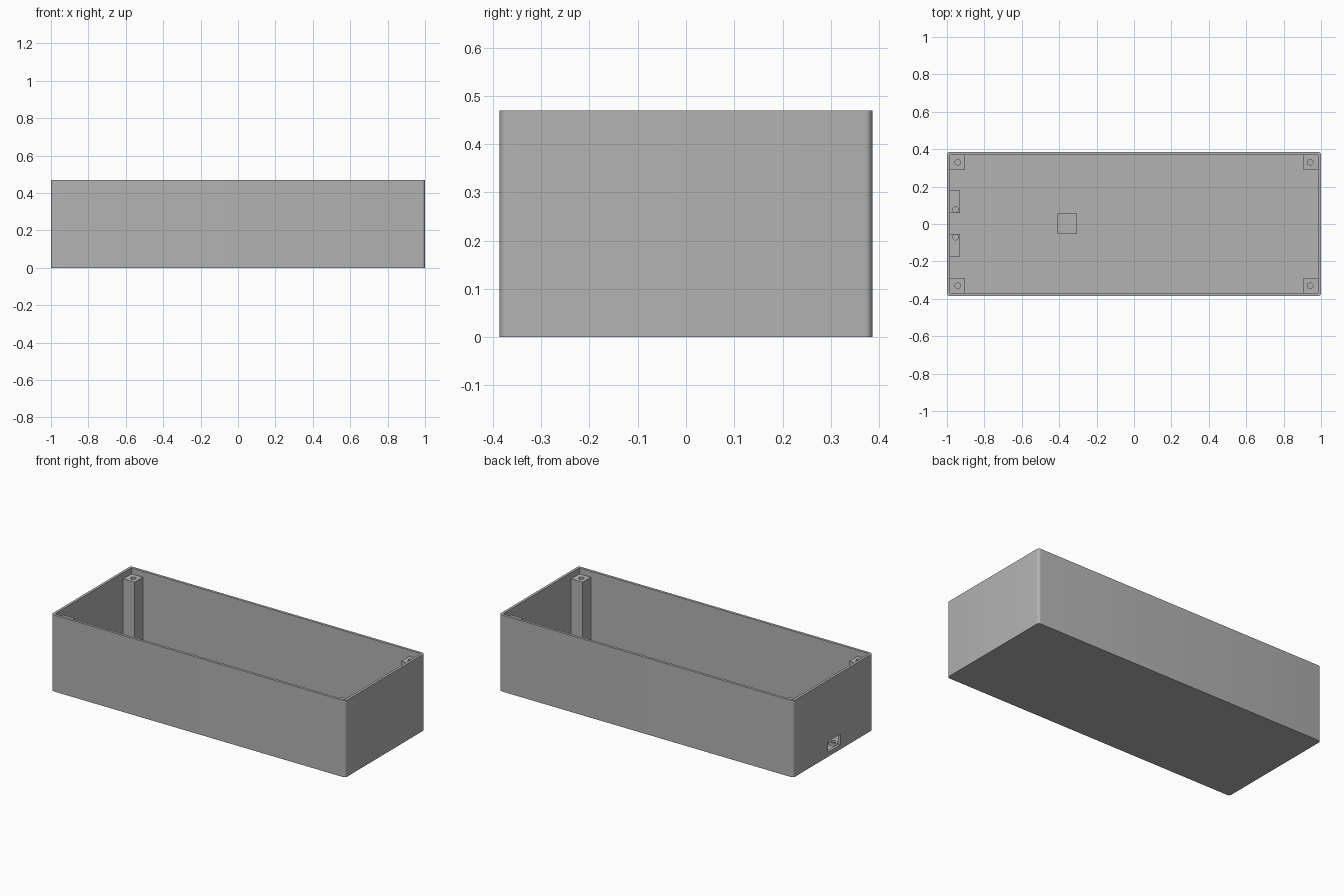
import bpy, bmesh, math
from mathutils import Matrix, Vector

if "Cube" in bpy.data.objects:
    bpy.data.objects.remove(bpy.data.objects["Cube"])

grey = bpy.data.materials.new("plain grey")
grey.diffuse_color = (0.45, 0.45, 0.45, 1)
grey.use_nodes = True
grey.node_tree.nodes["Principled BSDF"].inputs["Base Color"].default_value = grey.diffuse_color

WALL, FLOOR = 0.016, 0.016
HX, HY, HEIGHT = 1.0, 0.386, 0.47
IX, IY = HX - WALL, HY - WALL


def box(name, x, y, z, round_corners=0):
    """Box from (min, max) ranges, optionally with rounded upright edges."""
    bm = bmesh.new()
    bmesh.ops.create_cube(bm, size=1)
    for v in bm.verts:
        v.co = Vector([r[0] if c < 0 else r[1] for c, r in zip(v.co, (x, y, z))])
    if round_corners:
        upright = [e for e in bm.edges
                   if abs(e.verts[0].co.z - e.verts[1].co.z) > 0.01]
        bmesh.ops.bevel(bm, geom=upright, offset=round_corners, segments=6,
                        profile=0.5, affect='EDGES')
    return finish(name, bm)


def rod(name, x, y, radius, z):
    bm = bmesh.new()
    bmesh.ops.create_cone(bm, cap_ends=True, segments=24, radius1=radius,
                          radius2=radius, depth=z[1] - z[0],
                          matrix=Matrix.Translation((x, y, (z[0] + z[1]) / 2)))
    return finish(name, bm)


def finish(name, bm):
    bmesh.ops.recalc_face_normals(bm, faces=bm.faces)
    mesh = bpy.data.meshes.new(name)
    bm.to_mesh(mesh)
    bm.free()
    mesh.materials.append(grey)
    ob = bpy.data.objects.new(name, mesh)
    bpy.context.collection.objects.link(ob)
    return ob


def cut(ob, cutter):
    """Subtract the cutter from the object, then discard it."""
    mod = ob.modifiers.new("cut", 'BOOLEAN')
    mod.operation, mod.solver, mod.object = 'DIFFERENCE', 'EXACT', cutter
    bpy.context.view_layer.objects.active = ob
    bpy.ops.object.modifier_apply(modifier=mod.name)
    bpy.data.objects.remove(cutter)


def smooth(ob):
    bpy.ops.object.select_all(action='DESELECT')
    ob.select_set(True)
    bpy.context.view_layer.objects.active = ob
    bpy.ops.object.shade_smooth_by_angle(angle=math.radians(30))


# Open tray with a socket opening in the left end
case = box("case_shell", (-HX, HX), (-HY, HY), (0, HEIGHT), 0.016)
cut(case, box("cavity", (-IX, IX), (-IY, IY), (FLOOR, HEIGHT + 0.1)))
cut(case, box("socket_opening", (-HX - 0.05, -IX + 0.01), (-0.07, 0.05), (0.028, 0.093)))
smooth(case)

# Corner screw posts, a little below the rim
for sx, xn in ((-1, "left"), (1, "right")):
    for sy, yn in ((-1, "front"), (1, "back")):
        post = box(f"screw_post_{yn}_{xn}",
                   sorted((sx * IX, sx * 0.906)), sorted((sy * IY, sy * 0.29)),
                   (FLOOR, 0.433))
        cut(post, rod("screw_hole", sx * 0.942, sy * 0.33, 0.015, (0.33, 0.5)))
        smooth(post)

# Low board mounts either side of the socket opening
for name, y, hole_y in (("board_mount_back", (0.06, 0.183), 0.077),
                        ("board_mount_front", (-0.175, -0.053), -0.07)):
    mount = box(name, (-IX, -0.93), y, (FLOOR, 0.036))
    cut(mount, rod("mount_hole", -0.954, hole_y, 0.015, (0, 0.1)))
    smooth(mount)

# Block on the floor that stops the far end of the board
box("board_stop", (-0.41, -0.305), (-0.05, 0.055), (FLOOR, 0.06))
